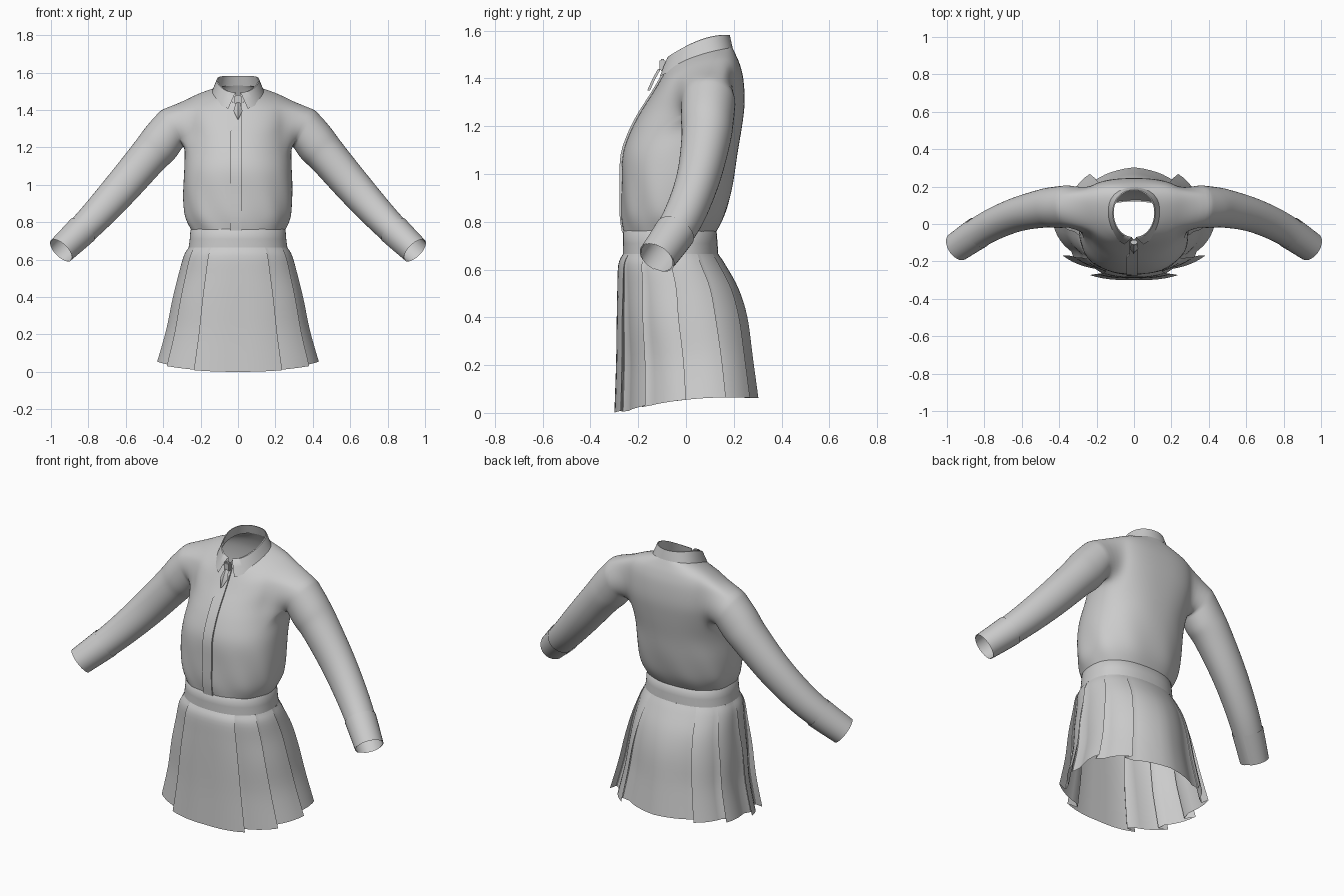
import bpy, bmesh, math
from mathutils import Vector

if "Cube" in bpy.data.objects:
    bpy.data.objects.remove(bpy.data.objects["Cube"])

def spline(keys, sub):
    """Catmull-Rom interpolation of a list of number tuples."""
    k = [keys[0]] + list(keys) + [keys[-1]]
    out = []
    for i in range(1, len(k) - 2):
        for j in range(sub):
            t = j / sub
            out.append([0.5 * (2*b + (c - a)*t + (2*a - 5*b + 4*c - d)*t*t + (3*b - a - 3*c + d)*t**3)
                        for a, b, c, d in zip(k[i-1], k[i], k[i+1], k[i+2])])
    return out + [list(keys[-1])]

def ring_point(spec, a, e=2.3):
    """Point on a body ring; a=0 is the front. spec = half width, y and z at front/side/back."""
    hw, yf, ys, yb, zf, zs, zb = spec
    p = lambda v: math.copysign(abs(v) ** (2 / e), v)
    s, c = p(math.sin(a)), p(-math.cos(a))
    q = lambda f, m, b: m + c * (b - f) / 2 + c * c * ((b + f) / 2 - m)
    return Vector((hw * s, q(yf, ys, yb), q(zf, zs, zb)))

def finish(name, bm, angle=40, sub=0, thick=0):
    bmesh.ops.remove_doubles(bm, verts=bm.verts, dist=1e-5)
    bmesh.ops.recalc_face_normals(bm, faces=bm.faces)
    me = bpy.data.meshes.new(name)
    bm.to_mesh(me)
    bm.free()
    ob = bpy.data.objects.new(name, me)
    bpy.context.collection.objects.link(ob)
    if thick:
        ob.modifiers.new("thickness", 'SOLIDIFY').thickness = thick
    if sub:
        ob.modifiers.new("smooth", 'SUBSURF').levels = sub
        ob.modifiers["smooth"].render_levels = sub
    bpy.context.view_layer.objects.active = ob
    ob.select_set(True)
    bpy.ops.object.shade_smooth_by_angle(angle=math.radians(angle))
    ob.select_set(False)
    return ob

def grid(bm, rows, closed=False):
    vs = [[bm.verts.new(p) for p in r] for r in rows]
    bridge(bm, vs, closed)
    return vs

def bridge(bm, vs, closed, skip=lambda i, j: False):
    n = len(vs[0])
    for i in range(len(vs) - 1):
        for j in range(n if closed else n - 1):
            if not skip(i, j):
                k = (j + 1) % n
                bm.faces.new((vs[i][j], vs[i][k], vs[i+1][k], vs[i+1][j]))

# Shirt: torso rings with two armholes, sleeves grown out of the armholes
N = 48
TORSO = [(.250, -.260, -.06, .125, .755, .755, .755), (.283, -.270, -.05, .165, .83, .83, .83),
         (.293, -.270, -.04, .195, .95, .95, .95), (.288, -.266, -.02, .215, 1.08, 1.08, 1.08),
         (.284, -.232, .04, .235, 1.18, 1.20, 1.20), (.284, -.190, .08, .246, 1.26, 1.29, 1.30),
         (.288, -.145, .09, .240, 1.33, 1.39, 1.40), (.268, -.115, .09, .225, 1.38, 1.45, 1.46),
         (.200, -.095, .08, .208, 1.415, 1.483, 1.50), (.125, -.082, .06, .193, 1.44, 1.503, 1.53)]
# arm stations: centre x, y, z, tilt of the ring, in-plane radius, depth radius
ARM = [(.350, .095, 1.305, 30, .115, .115), (.415, .09, 1.225, 40, .116, .112),
       (.480, .085, 1.15, 47, .106, .105), (.630, .05, .975, 48, .097, .092),
       (.790, -.02, .80, 46, .085, .085), (.945, -.122, .65, 45, .073, .076)]
body = spline(TORSO, 3)
arm = spline(ARM, 4)

def arm_ring(i, side, angles, grow=0.0):
    x, y, z, tilt, r, ry = arm[i]
    a, b = arm[max(i - 1, 0)], arm[min(i + 1, len(arm) - 1)]
    d = Vector(b[:3]) - Vector(a[:3])
    t = math.radians(tilt)
    u = Vector((math.sin(t), 0, math.cos(t)))
    v = u.cross(d).normalized()
    pts = [Vector((x, y, z)) + u * math.sin(g) * (r + grow) + v * math.cos(g) * (ry + grow) for g in angles]
    return [Vector((p.x * side, p.y, p.z)) for p in pts]

bm = bmesh.new()
rows = []
for i, s in enumerate(body):
    fold = .014 * max(0, 1 - abs(i - 3) / 6)      # gathers above the waistband
    row = []
    for j in range(N):
        a = 2 * math.pi * j / N
        p = ring_point(s, a)
        w = 1 + fold * math.sin(9 * a + .6 * i)
        row.append(bm.verts.new((p.x * w, p.y * w, p.z)))
    rows.append(row)
R0, R1, HALF = 12, 21, 4
bridge(bm, rows, True, lambda i, j: R0 <= i < R1 and any(c - HALF <= j < c + HALF for c in (12, 36)))
holes = []
for side, c in ((1, 12), (-1, 36)):
    c0, c1 = c - HALF, c + HALF
    loop = [rows[R0][j] for j in range(c0, c1)] + [rows[i][c1] for i in range(R0, R1)]
    loop += [rows[R1][j] for j in range(c1, c0, -1)] + [rows[i][c0] for i in range(R1, R0, -1)]
    ang = [math.atan2((v.co.z - 1.32) / .12, (v.co.y - .085) / .125) for v in loop]
    vs = [loop] + [[bm.verts.new(p) for p in arm_ring(i, side, ang)] for i in range(len(arm))]
    bridge(bm, vs, True)
    holes += loop
for v in [v for v in bm.verts if not v.link_faces]:
    bm.verts.remove(v)
for _ in range(3):
    bmesh.ops.smooth_vert(bm, verts=holes, factor=.5, use_axis_x=True, use_axis_y=True, use_axis_z=True)
finish("shirt", bm, 80, 1)

# Cuffs: open bands around the sleeve ends
for side, label in ((1, "left"), (-1, "right")):
    bm = bmesh.new()
    ang = [math.radians(-75 + 335 * k / 28) for k in range(29)]
    grid(bm, [arm_ring(i, side, ang, .004) for i in range(len(arm) - 4, len(arm))])
    ob = finish(label + "_cuff", bm, 60)

# Collar: inner stand folding over into a pointed leaf
COLLAR = [((.123, -.082, .06, .192, 1.44, 1.50, 1.53), .03),
          ((.108, -.070, .06, .178, 1.492, 1.562, 1.582), .10),
          ((.114, -.077, .06, .183, 1.490, 1.560, 1.582), .12),
          ((.126, -.097, .06, .189, 1.45, 1.528, 1.556), .24),
          ((.140, -.122, .06, .195, 1.40, 1.492, 1.528), .36)]
bm = bmesh.new()
grid(bm, [[ring_point(s, g + (2 * math.pi - 2 * g) * k / 48, 2.1) for k in range(49)] for s, g in COLLAR])
finish("collar", bm, 50)

# Front placket following the chest
bm = bmesh.new()
rows = []
for s in body:
    f = ring_point(s, 0)
    w = .04 if f.z < 1.3 else .025
    rows.append([Vector((x, f.y + dy, f.z)) for x, dy in ((-w, .004), (-w, -.006), (.02, -.008), (.02, .004))])
grid(bm, rows)
finish("placket", bm, 40)

# Neck knot and its short tail
bm = bmesh.new()
bmesh.ops.create_cube(bm, size=1)
bmesh.ops.scale(bm, vec=(.04, .025, .05), verts=bm.verts)
bmesh.ops.bevel(bm, geom=bm.edges[:], offset=.006, segments=2, affect='EDGES')
bmesh.ops.translate(bm, vec=(0, -.098, 1.455), verts=bm.verts)
finish("neck_knot", bm)
bm = bmesh.new()
grid(bm, [[Vector((x * w, y - .012 * (1 - abs(x)), z)) for x in (-1, 0, 1)]
          for w, y, z in ((.012, -.105, 1.44), (.024, -.13, 1.395), (.002, -.15, 1.35))])
finish("knot_tail", bm)

# Skirt profile, top to hem
SKIRT = [(.264, -.264, -.06, .135, .665, .665, .665), (.290, -.286, -.06, .165, .62, .62, .62),
         (.318, -.293, -.04, .220, .51, .52, .52), (.350, -.298, -.03, .257, .37, .39, .40),
         (.385, -.303, -.01, .280, .19, .22, .23), (.432, -.310, .00, .303, .00, .055, .062)]

# Waistband
bm = bmesh.new()
BAND = [(.250, -.256, -.06, .12, .765, .765, .765), (.254, -.263, -.06, .128, .76, .76, .76),
        (.258, -.263, -.06, .132, .71, .71, .71), SKIRT[0]]
grid(bm, [[ring_point(s, 2 * math.pi * k / 64) for k in range(64)] for s in BAND], True)
finish("waistband", bm, 60)

# Pleated skirt: overlapping knife pleats mirrored left to right
PLEATS = 6
skirt = spline(SKIRT, 4)
bm = bmesh.new()
for side in (1, -1):
    rows = []
    for i, s in enumerate(skirt):
        t = min(1, i / (len(skirt) - 1) * 1.3)
        row = []
        for k in range(PLEATS):
            deep = (.012 if k == 0 else .042) * t
            prof = [(f / 6, deep * (1 - f / 6)) for f in range(7)]
            if k < PLEATS - 1:
                prof += [(1 - .24 * t, .026 * t), (1 - .24 * t, .03 * t)]
            for f, d in prof:
                p = ring_point(s, math.pi * (k + f) / PLEATS)
                m = 1 - d / .34
                row.append(Vector((p.x * m * side, p.y * m, p.z)))
        rows.append(row)
    grid(bm, rows)
finish("pleated_skirt", bm, 35)
